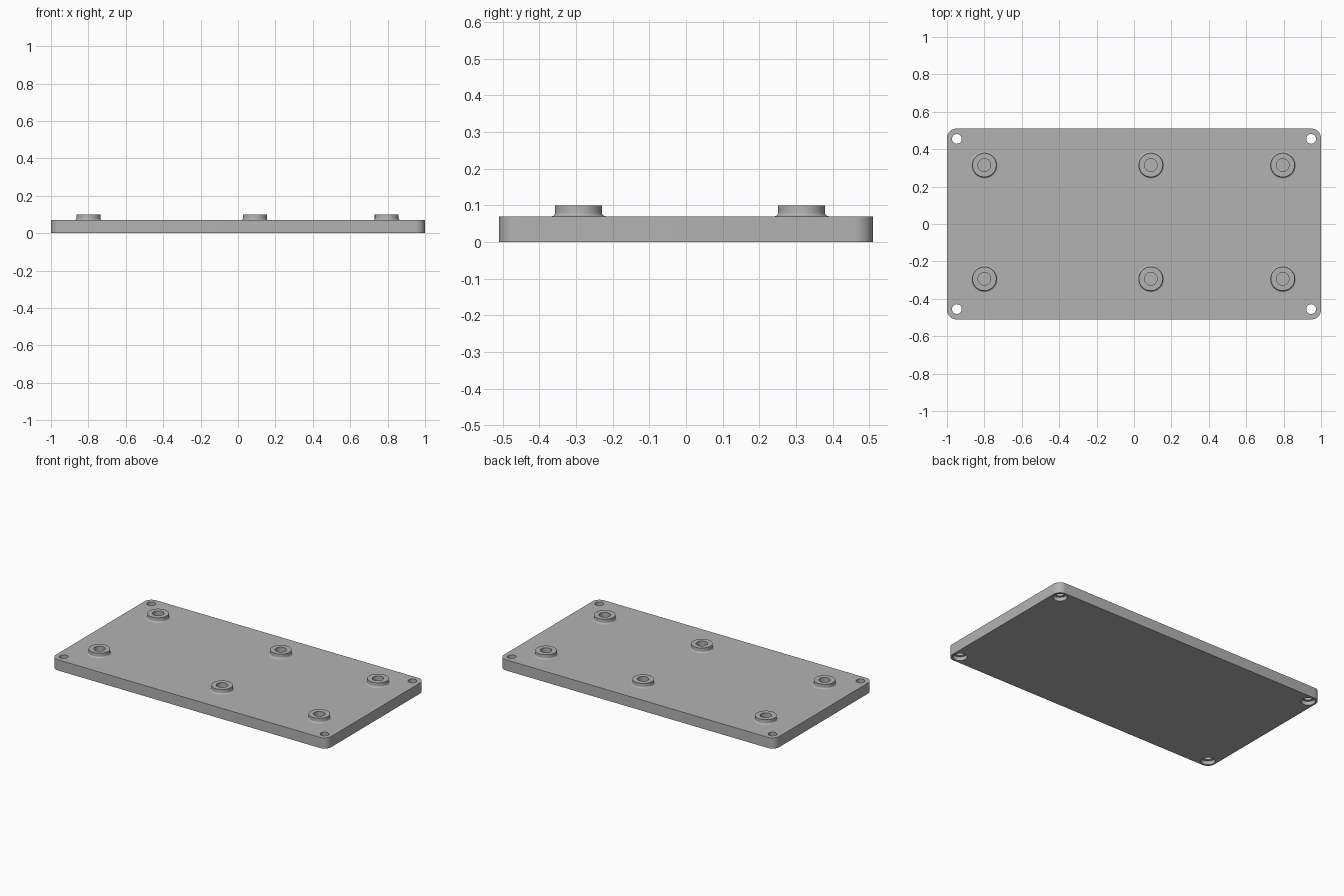
import bpy, bmesh, math

cube = bpy.data.objects.get("Cube")
if cube:
    bpy.data.objects.remove(cube)

GREY = (0.45, 0.45, 0.45, 1)
grey = bpy.data.materials.new("plain grey")
grey.diffuse_color = GREY
grey.use_nodes = True
grey.node_tree.nodes["Principled BSDF"].inputs["Base Color"].default_value = GREY

HALF_X, HALF_Y, THICK, CORNER = 1.0, 0.51, 0.07, 0.05
BOSS_TOP, BOSS_R, BORE_R, BORE_FLOOR = 0.1, 0.064, 0.034, 0.03
FILLET = 0.01


def finish(name, bm):
    mesh = bpy.data.meshes.new(name)
    bmesh.ops.recalc_face_normals(bm, faces=bm.faces)
    bm.to_mesh(mesh)
    bm.free()
    mesh.materials.append(grey)
    obj = bpy.data.objects.new(name, mesh)
    bpy.context.collection.objects.link(obj)
    return obj


def lathe(bm, profile, x, y, steps=48):
    """Spin a radius/height profile about a vertical axis at x, y."""
    verts = [bm.verts.new((x + r, y, z)) for r, z in profile]
    edges = [bm.edges.new(pair) for pair in zip(verts, verts[1:])]
    bmesh.ops.spin(bm, geom=verts + edges, cent=(x, y, 0), axis=(0, 0, 1),
                   angle=2 * math.pi, steps=steps)
    bmesh.ops.remove_doubles(bm, verts=bm.verts, dist=1e-5)


def cut(target, cutter):
    cutter.hide_render = True
    mod = target.modifiers.new("cut", "BOOLEAN")
    mod.operation, mod.solver, mod.object = "DIFFERENCE", "EXACT", cutter
    bpy.context.view_layer.objects.active = target
    bpy.ops.object.modifier_apply(modifier=mod.name)
    bpy.data.objects.remove(cutter)


def smooth(obj):
    bpy.ops.object.select_all(action="DESELECT")
    obj.select_set(True)
    bpy.context.view_layer.objects.active = obj
    bpy.ops.object.shade_smooth_by_angle(angle=math.radians(30))


# Plate with rounded corners
bm = bmesh.new()
bmesh.ops.create_cube(bm, size=1)
for v in bm.verts:
    v.co = (v.co.x * 2 * HALF_X, v.co.y * 2 * HALF_Y, (v.co.z + 0.5) * THICK)
uprights = [e for e in bm.edges if abs(e.verts[0].co.z - e.verts[1].co.z) > 0.01]
bmesh.ops.bevel(bm, geom=uprights, offset=CORNER, segments=10, profile=0.5, affect="EDGES")
plate = finish("base_plate", bm)

# Corner screw holes, wider on the underside, and the blind bores of the bosses
bosses = [(x, y) for x in (-0.8, 0.09, 0.795) for y in (-0.293, 0.315)]
bm = bmesh.new()
for x in (-0.947, 0.947):
    for y in (-0.455, 0.455):
        lathe(bm, [(0, -0.02), (0.042, -0.02), (0.042, 0.025), (0.026, 0.025),
                   (0.026, THICK + 0.02), (0, THICK + 0.02)], x, y)
for x, y in bosses:
    lathe(bm, [(0, BORE_FLOOR), (BORE_R, BORE_FLOOR), (BORE_R, THICK + 0.05),
               (0, THICK + 0.05)], x, y)
cut(plate, finish("hole_cutter", bm))
smooth(plate)

# Raised bosses with a filleted foot
arc = [math.pi / 2 * i / 6 for i in range(7)]
foot = [(BOSS_R + FILLET * (1 - math.sin(a)), THICK + FILLET * (1 - math.cos(a))) for a in arc]
for i, (x, y) in enumerate(bosses):
    bm = bmesh.new()
    lathe(bm, foot + [(BOSS_R, BOSS_TOP), (BORE_R, BOSS_TOP), (BORE_R, THICK)], x, y)
    smooth(finish(f"mounting_boss_{i + 1}", bm))
